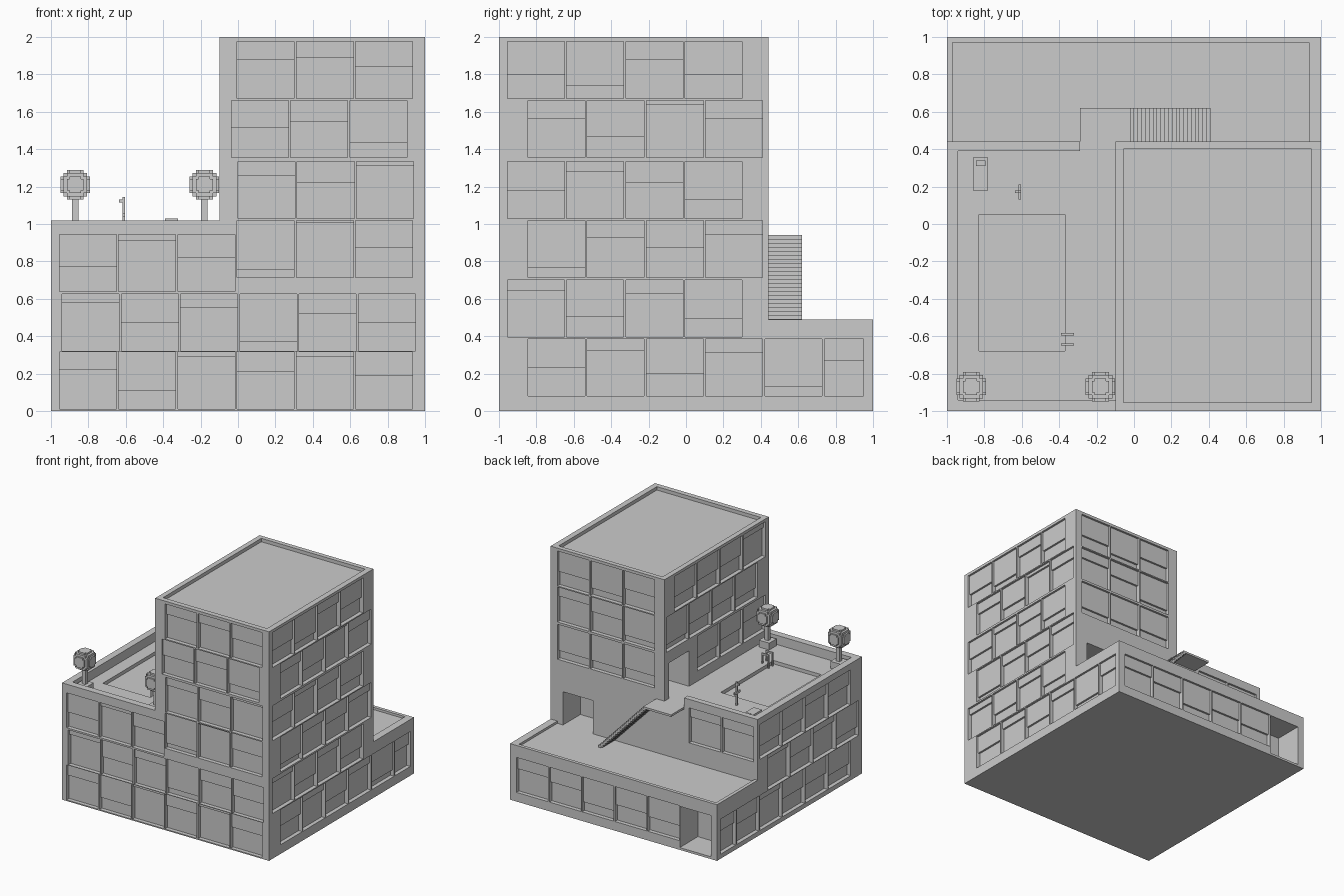
import bpy, bmesh, random
from mathutils import Matrix, Vector

random.seed(4)
if "Cube" in bpy.data.objects:
    bpy.data.objects.remove(bpy.data.objects["Cube"], do_unlink=True)

GREY = (0.6, 0.6, 0.6, 1)
grey = bpy.data.materials.new("plain grey")
grey.use_nodes = True
grey.diffuse_color = GREY
grey.node_tree.nodes["Principled BSDF"].inputs["Base Color"].default_value = GREY


def boxes(name, bounds):
    """One object made of boxes given as (x0, x1, y0, y1, z0, z1)."""
    bm = bmesh.new()
    for x0, x1, y0, y1, z0, z1 in bounds:
        mid = Vector((x0 + x1, y0 + y1, z0 + z1)) / 2
        size = Matrix.Diagonal((x1 - x0, y1 - y0, z1 - z0, 1))
        bmesh.ops.create_cube(bm, size=1, matrix=Matrix.Translation(mid) @ size)
    mesh = bpy.data.meshes.new(name)
    bm.to_mesh(mesh)
    bm.free()
    mesh.materials.append(grey)
    ob = bpy.data.objects.new(name, mesh)
    bpy.context.collection.objects.link(ob)
    return ob


def cut(body, name, bounds):
    cutter = boxes(name, bounds)
    cutter.hide_render = True
    mod = body.modifiers.new(name, "BOOLEAN")
    mod.operation, mod.solver, mod.object = "DIFFERENCE", "EXACT", cutter
    bpy.context.view_layer.objects.active = body
    bpy.ops.object.modifier_apply(modifier=name)
    bpy.data.objects.remove(cutter, do_unlink=True)


def on_wall(axis, plane, inward, u0, u1, z0, z1, d0, d1):
    """Box on a wall, spanning depths d0 to d1 behind its surface."""
    a, b = sorted((plane + inward * d0, plane + inward * d1))
    return (a, b, u0, u1, z0, z1) if axis == "x" else (u0, u1, a, b, z0, z1)


# Main levels and edges
TOWER_X, BACK_Y, WING_Z, DECK_Z, RIM_Z = -0.1, 0.44, 0.49, 0.94, 1.02
WIN, PITCH, DEPTH = 0.305, 0.3167, 0.035

# Building mass: tower, terrace block and low rear wing
body = boxes("building", [(-1, 1, -1, 1, 0, 2)])
cut(body, "terrace_void", [(-3, TOWER_X, -3, BACK_Y, RIM_Z, 3)])
cut(body, "wing_void", [(-3, 3, BACK_Y, 3, WING_Z, 3)])
cut(body, "tower_roof", [(-0.055, 0.95, -0.955, 0.4, 1.97, 3)])
cut(body, "terrace_deck", [(-0.94, TOWER_X, -0.94, 0.39, DECK_Z, 3)])
cut(body, "terrace_gate", [(-0.29, TOWER_X, 0.3, 0.6, DECK_Z, 3)])
cut(body, "wing_roof", [(-0.97, 0.935, BACK_Y, 0.97, 0.47, 3)])
cut(body, "pool", [(-0.83, -0.37, -0.68, 0.05, 0.91, 3)])

# Doorways
cut(body, "wing_door", [(-0.94, -0.64, 0.75, 2, 0.02, 0.38)])
cut(body, "tower_door", [(0.59, 0.88, 0.2, 0.6, 0.47, 0.76)])
cut(body, "deck_door", [(-0.4, 0.1, 0.1, 0.38, DECK_Z, 1.25)])

# Window rows: sill height, start, blind edges in hundredths above the sill
front = ("y", -1, 1)
left = ("x", 1, -1)
rows = {
    front: [(0.01, -0.955, (21, 10, 28, 20, 28, 18)),
            (0.32, -0.94, (26, 15, 23, 5, 20, 15)),
            (0.64, -0.955, (13, 27, 18)),
            (0.715, -0.005, (4, 29, 16)),
            (1.03, 0, (23, 19, 28)),
            (1.355, -0.035, (16, 19, 8)),
            (1.67, -0.005, (21, 22, 17))],
    left: [(0.08, -0.845, (15, 24, 12, 23, 5)),
           (0.395, -0.955, (25, 11, 23, 10)),
           (0.715, -0.845, (5, 21, 16, 23)),
           (1.03, -0.955, (15, 25, 19, 10)),
           (1.355, -0.845, (21, 11, 28, 21)),
           (1.67, -0.955, (13, 7, 21, 13))],
}


def blinds(n):
    return [random.randint(5, 27) for _ in range(n)]


rows["y", 1, -1] = [(0.08, -0.635, blinds(5))]
rows["y", BACK_Y, -1] = [(z, -0.005, blinds(3)) for z in (1.03, 1.355, 1.67)]
rows["y", BACK_Y, -1].append((0.64, -0.96, blinds(2)))
rows["x", TOWER_X, 1] = [(1.03, -0.955, blinds(3)), (1.355, -0.845, blinds(4)),
                         (1.67, -0.955, blinds(4))]
rows["x", -1, 1] = [(0.04, -0.845, blinds(5)), (0.35, -0.955, blinds(4)),
                    (0.66, -0.845, blinds(4))]

recesses, shades = [], []


def window(wall, u0, u1, z, drop):
    top = z + WIN
    recesses.append(on_wall(*wall, u0, u1, z, top, -0.1, DEPTH))
    e = 0.002
    shades.append(on_wall(*wall, u0 - e, u1 + e, z + drop / 100, top + e,
                          0.018, DEPTH + e))


for wall, bands in rows.items():
    for sill, start, drops in bands:
        for i, drop in enumerate(drops):
            u = start + i * PITCH
            window(wall, u, u + WIN, sill, drop)
# Narrow windows at the rear ends of the side walls
for wall in (left, ("x", -1, 1)):
    window(wall, 0.74, 0.95, 0.08 if wall == left else 0.04, 19)
cut(body, "window_recesses", recesses)
boxes("window_blinds", shades)

# Landing and open stair down to the wing roof
boxes("stair_landing", [(-0.29, -0.04, BACK_Y, 0.62, 0.922, DECK_Z)])
STEPS = 22
run, rise = 0.45 / STEPS, 0.47 / STEPS
boxes("stair", [(-0.04 + i * run, -0.04 + (i + 1) * run, BACK_Y, 0.62,
                 max(0.47, DECK_Z - (i + 1) * rise - 0.012), DECK_Z - i * rise)
                for i in range(STEPS)])

# Potted trees with blocky round crowns
for side, x in (("right", -0.87), ("left", -0.18)):
    y, z = -0.87, 1.21

    def block(a, b, c):
        return (x - a, x + a, y - b, y + b, z - c, z + c)

    boxes(side + "_planter", [(x - 0.05, x + 0.05, y - 0.05, y + 0.05, DECK_Z, 1.0)])
    boxes(side + "_trunk", [(x - 0.017, x + 0.017, y - 0.017, y + 0.017, 1.0, 1.16)])
    p, q, r, s = 0.078, 0.045, 0.064, 0.03
    boxes(side + "_crown", [block(p, q, s), block(p, s, q), block(q, p, s),
                            block(s, p, q), block(q, s, p), block(s, q, p),
                            block(r, r, q), block(r, q, r), block(q, r, r)])

# Pool ladder: two hoops
hoops = []
for y in (-0.65, -0.595):
    hoops += [(-0.39, -0.32, y, y + 0.012, 1.015, 1.03),
              (-0.39, -0.378, y, y + 0.012, 0.91, 1.02),
              (-0.332, -0.32, y, y + 0.012, DECK_Z, 1.02)]
boxes("pool_ladder", hoops)

# Shower post with crossbar and head
boxes("shower", [(-0.618, -0.604, 0.165, 0.18, DECK_Z, 1.145),
                 (-0.618, -0.604, 0.13, 0.21, 1.04, 1.06),
                 (-0.637, -0.61, 0.165, 0.18, 1.115, 1.132)])

# Sun lounger and pillow
boxes("sun_lounger", [(-0.86, -0.78, 0.18, 0.355, DECK_Z, 0.97)])
boxes("lounger_pillow", [(-0.845, -0.795, 0.31, 0.34, 0.965, 0.982)])
